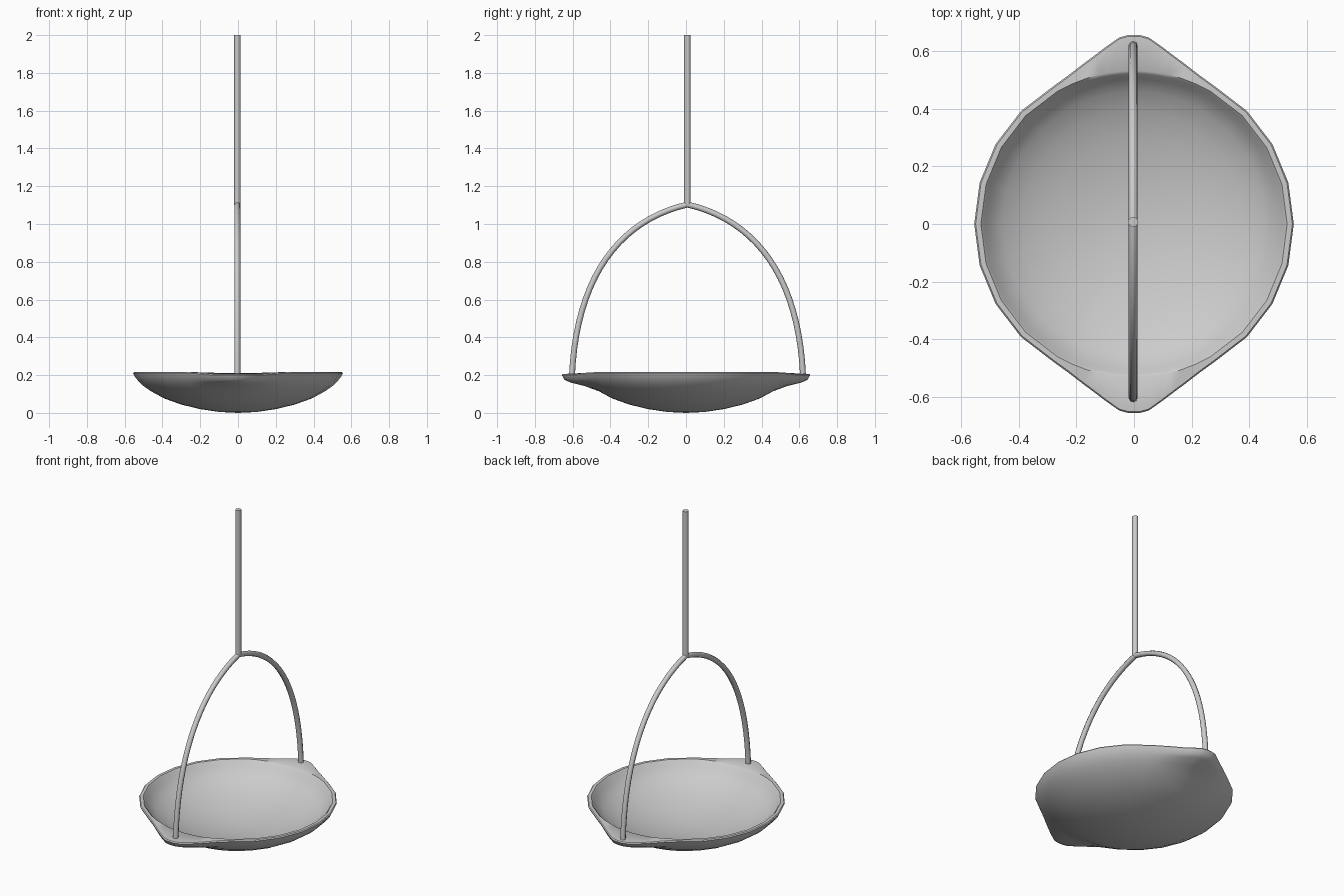
import bpy, bmesh
from math import radians, cos, sin, pi

if "Cube" in bpy.data.objects:
    bpy.data.objects.remove(bpy.data.objects["Cube"])


def smooth(ob, angle):
    bpy.ops.object.select_all(action='DESELECT')
    ob.select_set(True)
    bpy.context.view_layer.objects.active = ob
    bpy.ops.object.shade_smooth_by_angle(angle=radians(angle))


def make(name, bm):
    bmesh.ops.recalc_face_normals(bm, faces=bm.faces)
    me = bpy.data.meshes.new(name)
    bm.to_mesh(me)
    bm.free()
    ob = bpy.data.objects.new(name, me)
    bpy.context.collection.objects.link(ob)
    return ob


# outline of one quarter (angle, radius): 24-sided rim drawn out into a lug
quarter = [(0, .555), (15, .555), (30, .555), (45, .555), (60, .555), (66, .564),
           (72, .582), (77, .602), (81, .623), (85.5, .65), (88, .656), (90, .657)]
half = quarter + [(180 - a, r) for a, r in quarter[-2:0:-1]]
outline = half + [(a + 180, r) for a, r in half]

# bowl section (radius, height, share of lug extension, height drop on the lug)
section = [(.1, .005, 0, 0), (.2, .02, 0, 0), (.3, .044, 0, 0), (.39, .076, 0, 0),
           (.46, .114, 0, 0), (.5, .142, .35, 0), (.525, .165, .85, .004),
           (.545, .19, .97, .015), (.555, .21, 1, .01), (.55, .216, 1, .01),
           (.532, .216, 0, .004), (.522, .205, 0, 0), (.505, .178, 0, 0),
           (.46, .14, 0, 0), (.39, .102, 0, 0), (.3, .07, 0, 0),
           (.2, .046, 0, 0), (.1, .031, 0, 0)]
bm = bmesh.new()
rings = []
for r, z, k, drop in section:
    ring = []
    for a, R in outline:
        e = R - .555
        a = radians(a)
        rr = r + e * k
        ring.append(bm.verts.new((rr * cos(a), rr * sin(a), z - drop * min(1, e / .05))))
    rings.append(ring)
n = len(outline)
for p, q in zip(rings, rings[1:]):
    for i in range(n):
        j = (i + 1) % n
        bm.faces.new((p[i], p[j], q[j], q[i]))
for ring, z in ((rings[0], 0), (rings[-1], .026)):
    c = bm.verts.new((0, 0, z))
    for i in range(n):
        bm.faces.new((ring[i], ring[(i + 1) % n], c))
smooth(make("hanging_dish", bm), 40)


# curved arms meeting above the dish
def arm(name, side):
    P = [(.612, .19), (.59, .72), (.36, 1.02), (0, 1.103)]
    cu = bpy.data.curves.new(name, 'CURVE')
    cu.dimensions = '3D'
    cu.bevel_depth = .0155
    cu.bevel_resolution = 2
    cu.use_fill_caps = True
    cu.resolution_u = 20
    sp = cu.splines.new('BEZIER')
    sp.bezier_points.add(1)
    pts = [(-.003, .008 + side * y, z) for y, z in P]
    for b, co, l, r in ((sp.bezier_points[0], pts[0], pts[0], pts[1]),
                        (sp.bezier_points[1], pts[3], pts[2], pts[3])):
        b.handle_left_type = b.handle_right_type = 'FREE'
        b.co, b.handle_left, b.handle_right = co, l, r
    ob = bpy.data.objects.new(name, cu)
    bpy.context.collection.objects.link(ob)
    bpy.ops.object.select_all(action='DESELECT')
    ob.select_set(True)
    bpy.context.view_layer.objects.active = ob
    bpy.ops.object.convert(target='MESH')
    smooth(bpy.context.object, 50)


arm("front_arm", -1)
arm("back_arm", 1)

# suspension rod
bpy.ops.mesh.primitive_cylinder_add(vertices=12, radius=.017, depth=.9, location=(-.003, .007, 1.55))
rod = bpy.context.object
rod.name = "suspension_rod"
smooth(rod, 40)
